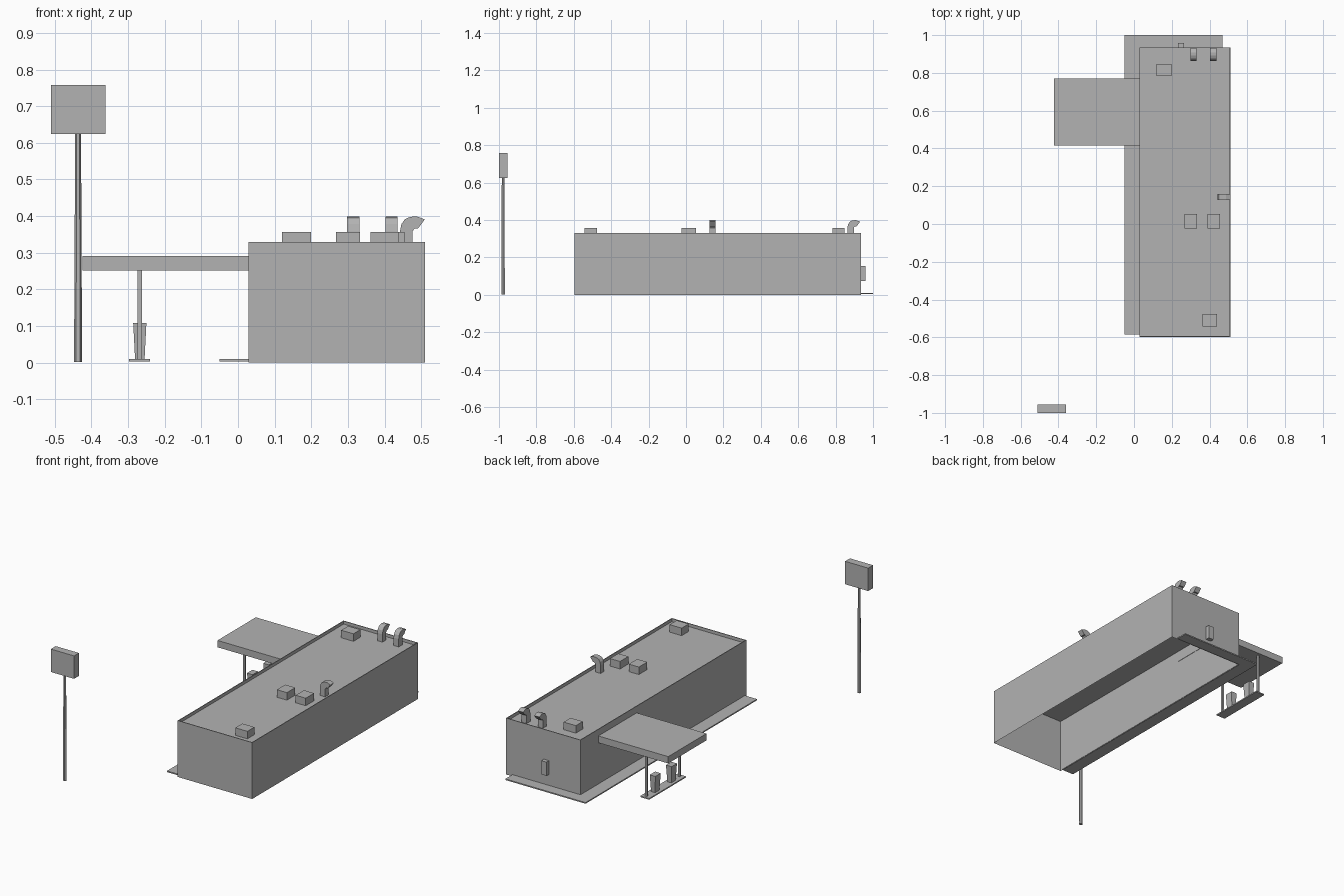
import bpy, bmesh, math
from mathutils import Matrix

if "Cube" in bpy.data.objects:
    bpy.data.objects.remove(bpy.data.objects["Cube"])

GREY = bpy.data.materials.new("mid_grey")
GREY.diffuse_color = (0.45, 0.45, 0.45, 1)
GREY.use_nodes = True
GREY.node_tree.nodes["Principled BSDF"].inputs["Base Color"].default_value = GREY.diffuse_color


def finish(name, bm):
    bmesh.ops.recalc_face_normals(bm, faces=bm.faces)
    me = bpy.data.meshes.new(name)
    bm.to_mesh(me)
    bm.free()
    me.materials.append(GREY)
    ob = bpy.data.objects.new(name, me)
    bpy.context.collection.objects.link(ob)
    return ob


def box_bm(x0, x1, y0, y1, z0, z1):
    bm = bmesh.new()
    bmesh.ops.create_cube(bm, size=1)
    for v in bm.verts:
        v.co = (x1 if v.co.x > 0 else x0,
                y1 if v.co.y > 0 else y0,
                z1 if v.co.z > 0 else z0)
    return bm


def box(name, *dims):
    return finish(name, box_bm(*dims))


def prism(name, outline, offset):
    """Extrude a closed outline of 3D points by an offset vector."""
    bm = bmesh.new()
    face = bm.faces.new([bm.verts.new(p) for p in outline])
    ext = bmesh.ops.extrude_face_region(bm, geom=[face], use_keep_orig=True)
    new = [g for g in ext["geom"] if isinstance(g, bmesh.types.BMVert)]
    bmesh.ops.translate(bm, verts=new, vec=offset)
    return finish(name, bm)


# Building shell: open bottom, roof sunk behind a thin parapet
bm = box_bm(0.028, 0.51, -0.597, 0.935, 0.0, 0.33)
bm.normal_update()
top = next(f for f in bm.faces if f.normal.z > 0.9)
bottom = next(f for f in bm.faces if f.normal.z < -0.9)
bmesh.ops.delete(bm, geom=[bottom], context='FACES_ONLY')
bmesh.ops.inset_region(bm, faces=[top], thickness=0.006)
ext = bmesh.ops.extrude_face_region(bm, geom=[top])
bmesh.ops.translate(bm, vec=(0, 0, -0.018),
                    verts=[g for g in ext["geom"] if isinstance(g, bmesh.types.BMVert)])
if top.is_valid:
    bm.faces.remove(top)
finish("building_shell", bm)

# L-shaped pavement along the left and back walls
prism("pavement", [(x, y, 0.003) for x, y in (
    (-0.05, -0.585), (0.03, -0.585), (0.03, 0.935),
    (0.469, 0.935), (0.469, 1.0), (-0.05, 1.0))], (0, 0, 0.007))

# Canopy, its island, posts and pumps
box("canopy", -0.424, 0.03, 0.416, 0.77, 0.251, 0.291)
box("pump_island", -0.297, -0.24, 0.425, 0.765, 0.003, 0.01)
for i, s in enumerate((-1, 1)):
    cy = 0.595 + s * 0.152
    box(f"canopy_post_{i}", -0.274, -0.262, cy - 0.006, cy + 0.006, 0.01, 0.253)
    cy = 0.592 + s * 0.075
    bm = box_bm(-0.286, -0.25, cy - 0.025, cy + 0.025, 0.01, 0.108)
    for v in bm.verts:
        if v.co.z < 0.05:
            v.co.x = -0.268 + (v.co.x + 0.268) * 0.72
            v.co.y = cy + (v.co.y - cy) * 0.8
    finish(f"fuel_pump_{i}", bm)

# Rooftop units
for i, (x0, x1, y0, y1) in enumerate((
        (0.12, 0.199, 0.783, 0.847), (0.268, 0.333, -0.024, 0.053),
        (0.39, 0.455, -0.024, 0.053), (0.362, 0.44, -0.542, -0.477))):
    box(f"roof_unit_{i}", x0, x1, y0, y1, 0.312, 0.356)

# Hooked vents: profile in (along, height)
HOOK = [(0, 0.312), (0, 0.358), (0.004, 0.378), (0.014, 0.392), (0.028, 0.398),
        (0.046, 0.399), (0.068, 0.391), (0.049, 0.366), (0.040, 0.366),
        (0.034, 0.358), (0.034, 0.312)]
for i, x in enumerate((0.298, 0.403)):
    prism(f"back_vent_{i}", [(x, 0.863 + a, z) for a, z in HOOK], (0.033, 0, 0))
prism("side_vent", [(0.442 + a, 0.126, z) for a, z in HOOK], (0, 0.032, 0))

# Utility box on the back wall
box("wall_box", 0.232, 0.265, 0.93, 0.959, 0.075, 0.155)

# Roadside sign on a tapered six-sided pole
bm = bmesh.new()
bmesh.ops.create_cone(bm, cap_ends=True, segments=6, radius1=0.011,
                      radius2=0.008, depth=0.627,
                      matrix=Matrix.Rotation(math.pi / 2, 4, 'Z'))
bmesh.ops.translate(bm, verts=bm.verts, vec=(-0.4365, -0.978, 0.3155))
finish("sign_pole", bm)
box("sign_panel", -0.511, -0.361, -1.0, -0.955, 0.624, 0.758)
